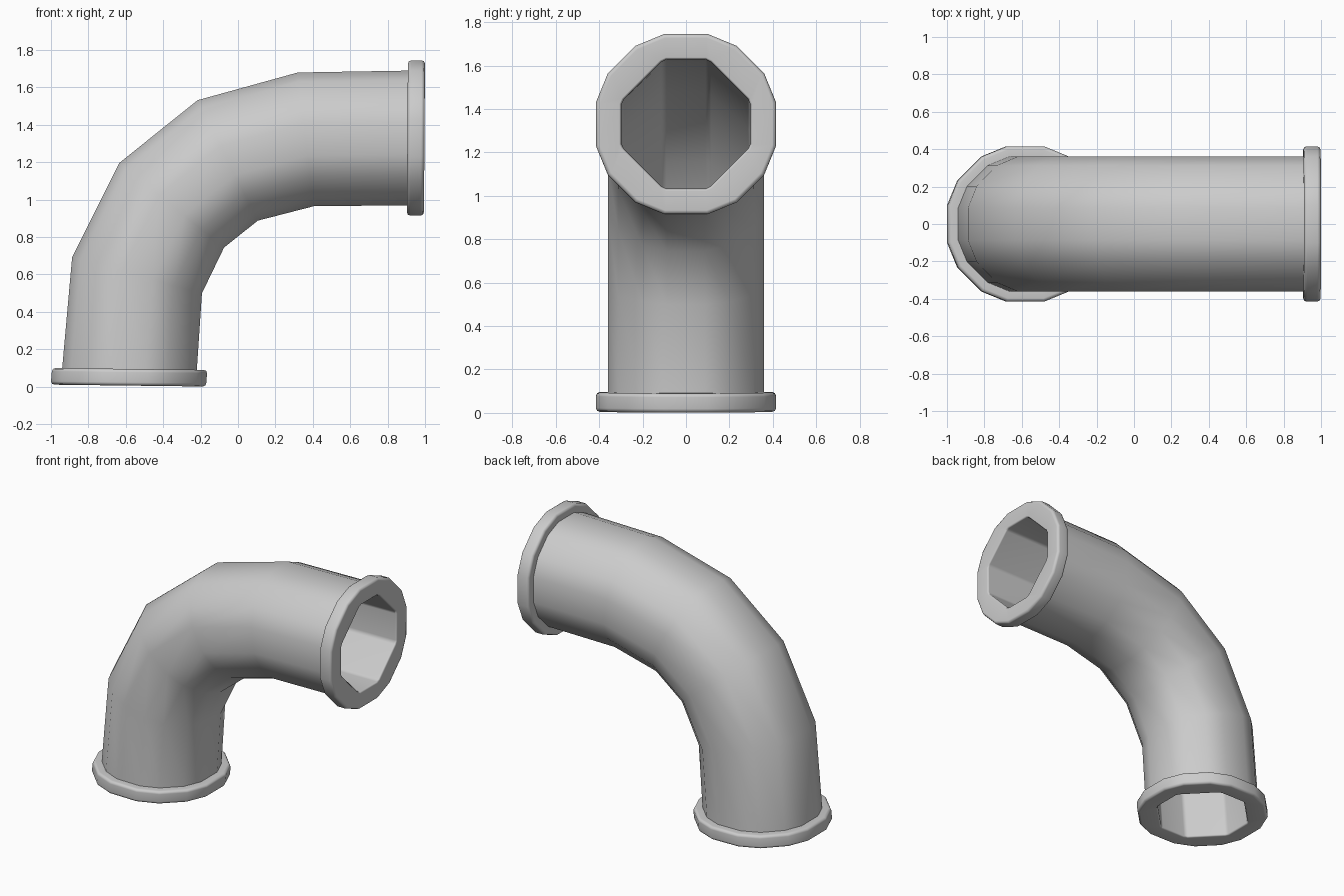
import bpy, bmesh
from math import cos, sin, radians

if "Cube" in bpy.data.objects:
    bpy.data.objects.remove(bpy.data.objects["Cube"])


def mirror4(quarter):
    """Spread first-quadrant (u, v) points, ordered from +v to +u, over the full loop."""
    q = list(quarter)
    r = q[::-1]
    return (q + [(u, -v) for u, v in r]
            + [(-u, -v) for u, v in q] + [(-u, v) for u, v in r])


# cross-sections: 16-sided outside, bevelled octagon bore
OUTER = mirror4([(.10, .415), (.234, .36), (.36, .234), (.415, .10)])
BORE = mirror4([(.09, .297), (.115, .285), (.285, .115), (.297, .09)])
TUBE = .36 / .415

# stations along the bend: centre x, centre z, turn angle in degrees
BASE = (-.585, .006, .7)
BEND = [(-.58, .095, .7), (-.54, .595, 15.4), (-.355, .97, 38.8),
        (-.055, 1.21, 63.4), (.3625, 1.3225, 83.2), (.9055, 1.33, 90.4)]
END = (.997, 1.33, 90.4)


def ring(bm, station, section, scale=1.0, shift=0.0):
    """One loop of vertices; shift moves it along the pipe direction."""
    cx, cz, deg = station
    a = radians(deg)
    cx += shift * sin(a)
    cz += shift * cos(a)
    return [bm.verts.new((cx - v * scale * cos(a), u * scale, cz + v * scale * sin(a)))
            for u, v in section]


def build_elbow():
    bm = bmesh.new()
    rings = []

    def add(*args):
        rings.append(ring(bm, *args))

    # base flange with rounded rims, from bore lip outwards
    b = .018
    add(BASE, BORE, 1.0, .012)
    add(BASE, BORE, 1.035)
    add(BASE, OUTER, 1 - b / .415)
    add(BASE, OUTER, 1 - b * .3 / .415, b * .3)
    add(BASE, OUTER, 1.0, b)
    add(BEND[0], OUTER, 1.0, -b)
    add(BEND[0], OUTER, 1 - b * .3 / .415, -b * .3)
    add(BEND[0], OUTER, 1 - b / .415)
    # outer tube
    for s in BEND:
        add(s, OUTER, TUBE)
    # end flange
    add(BEND[-1], OUTER, 1 - b / .415)
    add(BEND[-1], OUTER, 1 - b * .3 / .415, b * .3)
    add(BEND[-1], OUTER, 1.0, b)
    add(END, OUTER, 1.0, -b)
    add(END, OUTER, 1 - b * .3 / .415, -b * .3)
    add(END, OUTER, 1 - b / .415)
    add(END, BORE, 1.035)
    add(END, BORE, 1.0, -.012)
    # bore back through the bend
    for s in BEND[-2:0:-1]:
        add(s, BORE)

    for r0, r1 in zip(rings, rings[1:] + rings[:1]):
        n = len(r0)
        for i in range(n):
            j = (i + 1) % n
            bm.faces.new((r0[i], r0[j], r1[j], r1[i]))
    bmesh.ops.recalc_face_normals(bm, faces=bm.faces)
    mesh = bpy.data.meshes.new("pipe_elbow")
    bm.to_mesh(mesh)
    bm.free()
    obj = bpy.data.objects.new("pipe_elbow", mesh)
    bpy.context.collection.objects.link(obj)
    return obj


elbow = build_elbow()
bpy.context.view_layer.objects.active = elbow
elbow.select_set(True)
bpy.ops.object.shade_smooth_by_angle(angle=radians(50))
weighted = elbow.modifiers.new("even_shading", 'WEIGHTED_NORMAL')
weighted.keep_sharp = True
